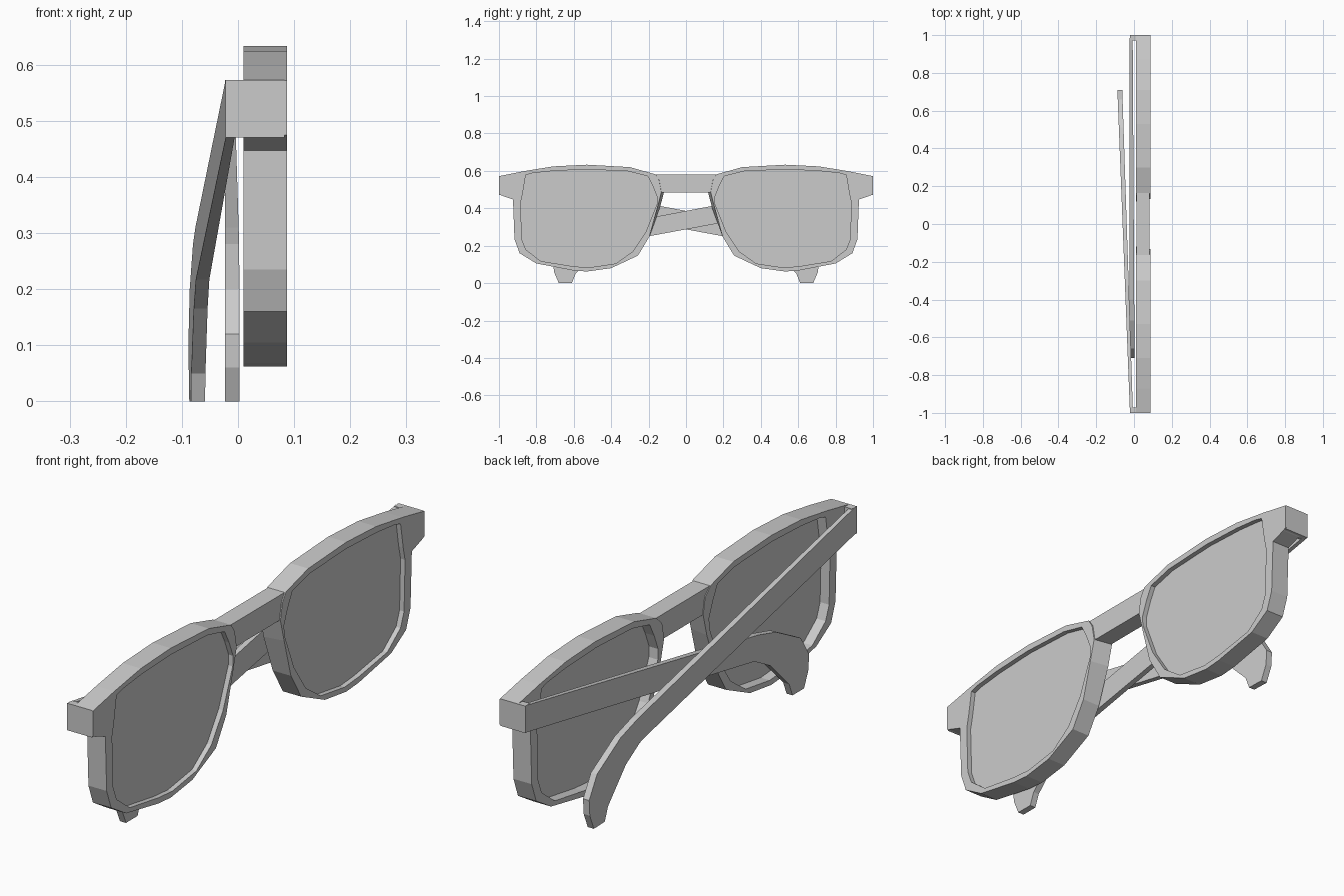
import bpy, bmesh

if "Cube" in bpy.data.objects:
    bpy.data.objects.remove(bpy.data.objects["Cube"])

# rim loop, (outer y, outer z, inner y, inner z)
RIM = [
    (.165, .582, .205, .572), (.30, .62, .31, .598), (.53, .633, .53, .608),
    (.71, .624, .71, .60), (.87, .598, .82, .588), (1.0, .572, .857, .578),
    (1.0, .475, .868, .51), (.985, .468, .873, .48), (.925, .447, .884, .43),
    (.917, .235, .878, .235), (.89, .16, .857, .18), (.80, .105, .777, .118),
    (.605, .068, .605, .09), (.53, .062, .52, .083), (.40, .08, .375, .105),
    (.257, .147, .284, .17), (.195, .25, .214, .275), (.14, .40, .156, .42),
    (.118, .485, .154, .46), (.13, .55, .178, .52),
]
# folded temple outline (y, z) starting at the hinge on the -y side
TEMPLE = [
    (-.985, .573), (.40, .31), (.51, .28), (.66, .20), (.71, .12), (.706, .06),
    (.68, 0), (.61, 0), (.59, .05), (.475, .165), (.38, .217), (-.985, .47),
]
BACK, FRONT = .01, .087


def finish(name, bm):
    bmesh.ops.recalc_face_normals(bm, faces=bm.faces)
    mesh = bpy.data.meshes.new(name)
    bm.to_mesh(mesh)
    bm.free()
    obj = bpy.data.objects.new(name, mesh)
    bpy.context.collection.objects.link(obj)
    return obj


def prism(name, pts, x_back, x_front):
    """Outline in y/z, given back and front x as functions of y."""
    bm = bmesh.new()
    a = [bm.verts.new((x_back(y), y, z)) for y, z in pts]
    b = [bm.verts.new((x_front(y), y, z)) for y, z in pts]
    n = len(pts)
    bm.faces.new(a)
    bm.faces.new(b)
    for i in range(n):
        j = (i + 1) % n
        bm.faces.new((a[i], a[j], b[j], b[i]))
    return finish(name, bm)


def rim(name, s):
    bm = bmesh.new()
    loops = [[], [], [], []]
    for oy, oz, iy, iz in RIM:
        # the nose side is slightly wider at the back
        nose = .014 if oy < .16 else 0
        for loop, co in zip(loops, ((BACK, oy, oz), (FRONT, oy + nose, oz),
                                    (FRONT, iy, iz), (BACK, iy, iz))):
            loop.append(bm.verts.new((co[0], s * co[1], co[2])))
    n = len(RIM)
    for k in range(4):
        a, b = loops[k], loops[(k + 1) % 4]
        for i in range(n):
            j = (i + 1) % n
            bm.faces.new((a[i], a[j], b[j], b[i]))
    return finish(name, bm)


def rect(y0, y1, z0, z1):
    return [(y0, z0), (y1, z0), (y1, z1), (y0, z1)]


for side, s in (("left", -1), ("right", 1)):
    # rim and recessed lens
    rim("rim_" + side, s)
    prism("lens_" + side, [(s * p[2], p[3]) for p in RIM],
          lambda y: .048, lambda y: .068)
    # corner piece wrapping back to the hinge
    prism("hinge_corner_" + side, rect(s * .972, s, .47, .573),
          lambda y: -.022 if abs(y) > .98 else -.020, lambda y: .083)

# bridge
prism("bridge", [(-.165, .58), (.165, .58), (.135, .485), (-.135, .485)],
      lambda y: BACK + .003, lambda y: FRONT - .004)


# folded temples: the outer one slopes away behind the inner one
def outer_x(y):
    return -.022 - .066 * (y + .985) / 1.695


def thick(t):
    return .016 + .010 * (t + .985) / 1.695


prism("temple_outer", TEMPLE, outer_x, lambda y: outer_x(y) + thick(y))
prism("temple_inner", [(-y, z) for y, z in TEMPLE],
      lambda y: -.023, lambda y: -.023 + thick(-y))
